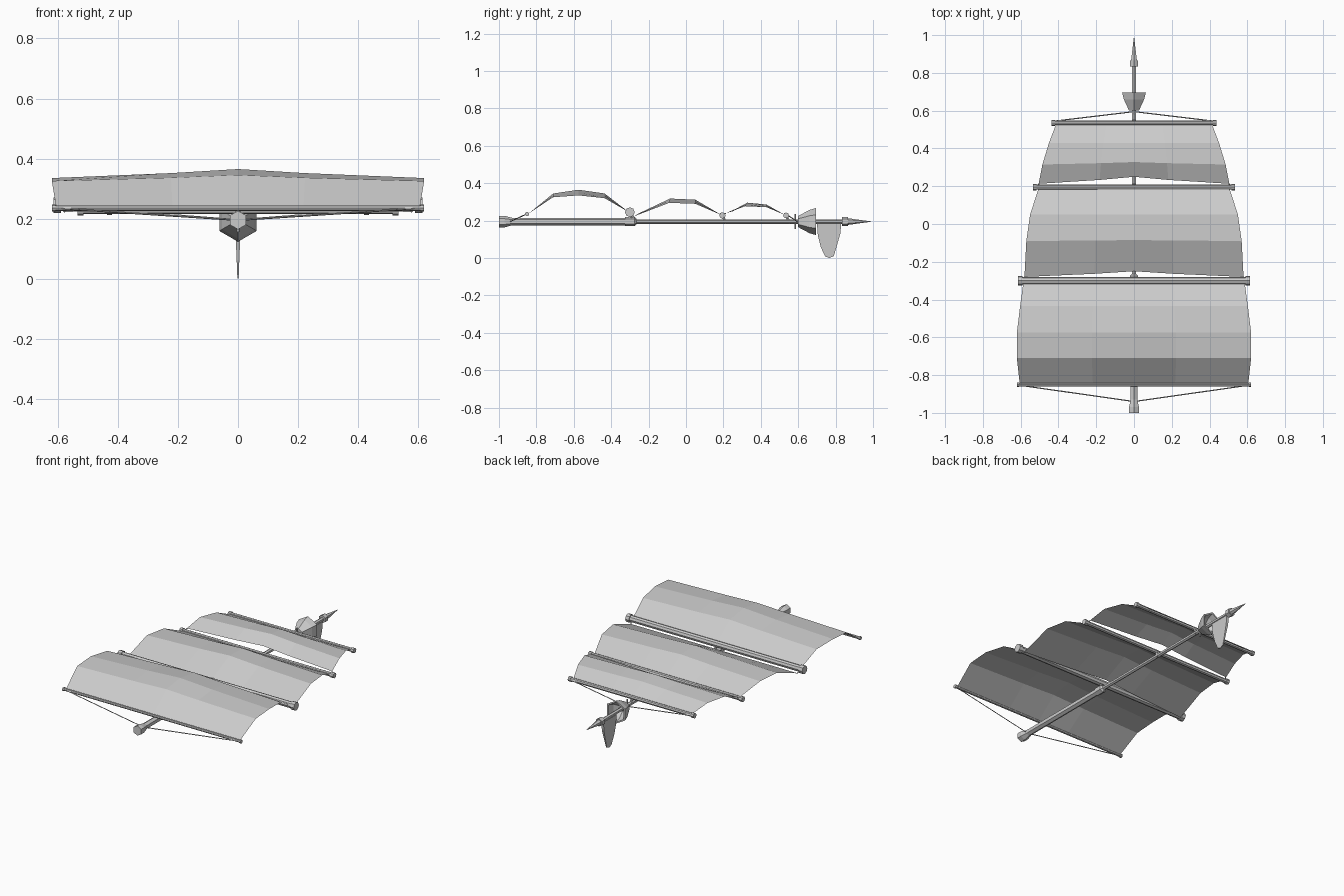
import bpy, bmesh, math
from mathutils import Vector

cube = bpy.data.objects.get("Cube")
if cube:
    bpy.data.objects.remove(cube, do_unlink=True)

grey = bpy.data.materials.new("plain_grey")
grey.use_nodes = True
TONE = (0.6, 0.6, 0.6, 1)
grey.diffuse_color = TONE
grey.node_tree.nodes["Principled BSDF"].inputs["Base Color"].default_value = TONE

MAST_Z = 0.195


def finish(name, bm):
    mesh = bpy.data.meshes.new(name)
    bm.to_mesh(mesh)
    bm.free()
    mesh.materials.append(grey)
    obj = bpy.data.objects.new(name, mesh)
    bpy.context.collection.objects.link(obj)
    return obj


def lathe(name, start, axis, profile, sides=6):
    """Flat-faced solid of (distance, radius) rings along an axis."""
    bm = bmesh.new()
    start, axis = Vector(start), Vector(axis).normalized()
    ref = Vector((1, 0, 0)) if abs(axis.z) > 0.9 else Vector((0, 0, 1))
    u = (ref - axis * ref.dot(axis)).normalized()
    v = axis.cross(u)
    rings = []
    for d, r in profile:
        ring = []
        for i in range(sides):
            a = math.tau * i / sides
            ring.append(bm.verts.new(start + axis * d + (u * math.cos(a) + v * math.sin(a)) * r))
        rings.append(ring)
    for a, b in zip(rings, rings[1:]):
        for i in range(sides):
            j = (i + 1) % sides
            bm.faces.new((a[i], a[j], b[j], b[i]))
    bm.faces.new(rings[0][::-1])
    bm.faces.new(rings[-1])
    bmesh.ops.recalc_face_normals(bm, faces=bm.faces)
    return finish(name, bm)


def rod(name, a, b, r, sides=6):
    d = Vector(b) - Vector(a)
    return lathe(name, a, d, [(0, r), (d.length, r)], sides)


def yard(name, y, z, half, r, cap):
    """Crossbar with a thicker collar near each end."""
    t, c = half - cap, r * 1.3
    lathe(name, (-half, y, z), (1, 0, 0),
          [(0, c), (cap, c), (cap, r), (half + t, r), (half + t, c), (2 * half, c)], 8)


def sail(name, rows):
    """Sheet from rows of (edge y, centre y, edge z, centre z, half width)."""
    bm = bmesh.new()
    grid = []
    for ye, yc, ze, zc, w in rows:
        line = []
        for s, k in ((-1, 0), (-0.36, 0.55), (0, 1), (0.36, 0.55), (1, 0)):
            line.append(bm.verts.new((s * w, ye + (yc - ye) * k, ze + (zc - ze) * k)))
        grid.append(line)
    for a, b in zip(grid, grid[1:]):
        for i in range(4):
            bm.faces.new((a[i], a[i + 1], b[i + 1], b[i]))
    return finish(name, bm)


# Mast in two thicknesses, with flared foot, joint and pointed tip
lathe("lower_mast", (0, -1, MAST_Z), (0, 1, 0),
      [(0, 0.031), (0.03, 0.031), (0.07, 0.02), (0.72, 0.02)])
lathe("mast_joint", (0, -0.325, MAST_Z), (0, 1, 0), [(0, 0.025), (0.05, 0.025), (0.06, 0.014)])
rod("upper_mast", (0, -0.3, MAST_Z), (0, 0.86, MAST_Z), 0.012)
lathe("mast_tip", (0, 0.835, MAST_Z), (0, 1, 0),
      [(0, 0.025), (0.03, 0.025), (0.03, 0.018), (0.155, 0.0008)])

# Lookout basket, open at the top
lathe("lookout_basket", (0, 0.6, MAST_Z), (0, 1, 0),
      [(0, 0.03), (0.06, 0.062), (0.095, 0.072), (0.095, 0.062), (0.06, 0.05), (0.03, 0.02)])
rod("basket_peg", (0, 0.585, 0.155), (0, 0.585, 0.235), 0.005)

# Hanging pennant
bm = bmesh.new()
outline = ((0.70, 0.185), (0.705, 0.12), (0.72, 0.06), (0.743, 0.01), (0.765, 0),
           (0.79, 0.01), (0.808, 0.07), (0.825, 0.13), (0.83, 0.185))
left, right = ([bm.verts.new((s * (0.002 + 0.04 * min(z, 0.15)), y, z)) for y, z in outline]
               for s in (1, -1))
bm.faces.new(left)
bm.faces.new(right[::-1])
for i in range(len(outline)):
    j = (i + 1) % len(outline)
    bm.faces.new((left[i], right[i], right[j], left[j]))
bmesh.ops.recalc_face_normals(bm, faces=bm.faces)
finish("pennant", bm)

# Yards
yard("bottom_yard", -0.85, 0.235, 0.62, 0.009, 0.012)
yard("main_yard", -0.3, 0.245, 0.615, 0.02, 0.025)
yard("middle_yard", 0.195, 0.228, 0.535, 0.013, 0.02)
yard("top_yard", 0.535, 0.228, 0.437, 0.012, 0.018)

# Billowing sails
sail("lower_sail", [(-0.845, -0.845, 0.235, 0.235, 0.605), (-0.71, -0.71, 0.325, 0.345, 0.62),
                    (-0.575, -0.575, 0.335, 0.365, 0.62), (-0.435, -0.435, 0.32, 0.345, 0.603),
                    (-0.305, -0.305, 0.245, 0.245, 0.585)])
sail("middle_sail", [(-0.28, -0.25, 0.222, 0.24, 0.58), (-0.09, -0.085, 0.295, 0.318, 0.57),
                     (0.05, 0.05, 0.29, 0.312, 0.55), (0.19, 0.19, 0.23, 0.23, 0.505)])
sail("upper_sail", [(0.213, 0.25, 0.24, 0.25, 0.505), (0.315, 0.328, 0.277, 0.296, 0.485),
                    (0.43, 0.43, 0.272, 0.286, 0.45), (0.53, 0.53, 0.23, 0.23, 0.412)])

# Rigging lines, mirrored
for s, side in ((1, "left"), (-1, "right")):
    rod(side + "_foot_rope", (s * 0.61, -0.853, 0.235), (0, -0.94, MAST_Z), 0.003, 4)
    rod(side + "_top_rope", (s * 0.42, 0.545, 0.228), (0, 0.595, MAST_Z), 0.003, 4)
    rod(side + "_middle_sheet", (s * 0.578, -0.28, 0.222), (s * 0.59, -0.3, 0.24), 0.003, 4)
    rod(side + "_upper_sheet", (s * 0.503, 0.213, 0.24), (s * 0.515, 0.195, 0.228), 0.003, 4)

# Lashings between mast and yards
for name, y, z in (("main", -0.3, 0.245), ("middle", 0.195, 0.228), ("top", 0.535, 0.228)):
    rod(name + "_lashing", (0, y + 0.02, MAST_Z - 0.01), (0, y, z), 0.008)
